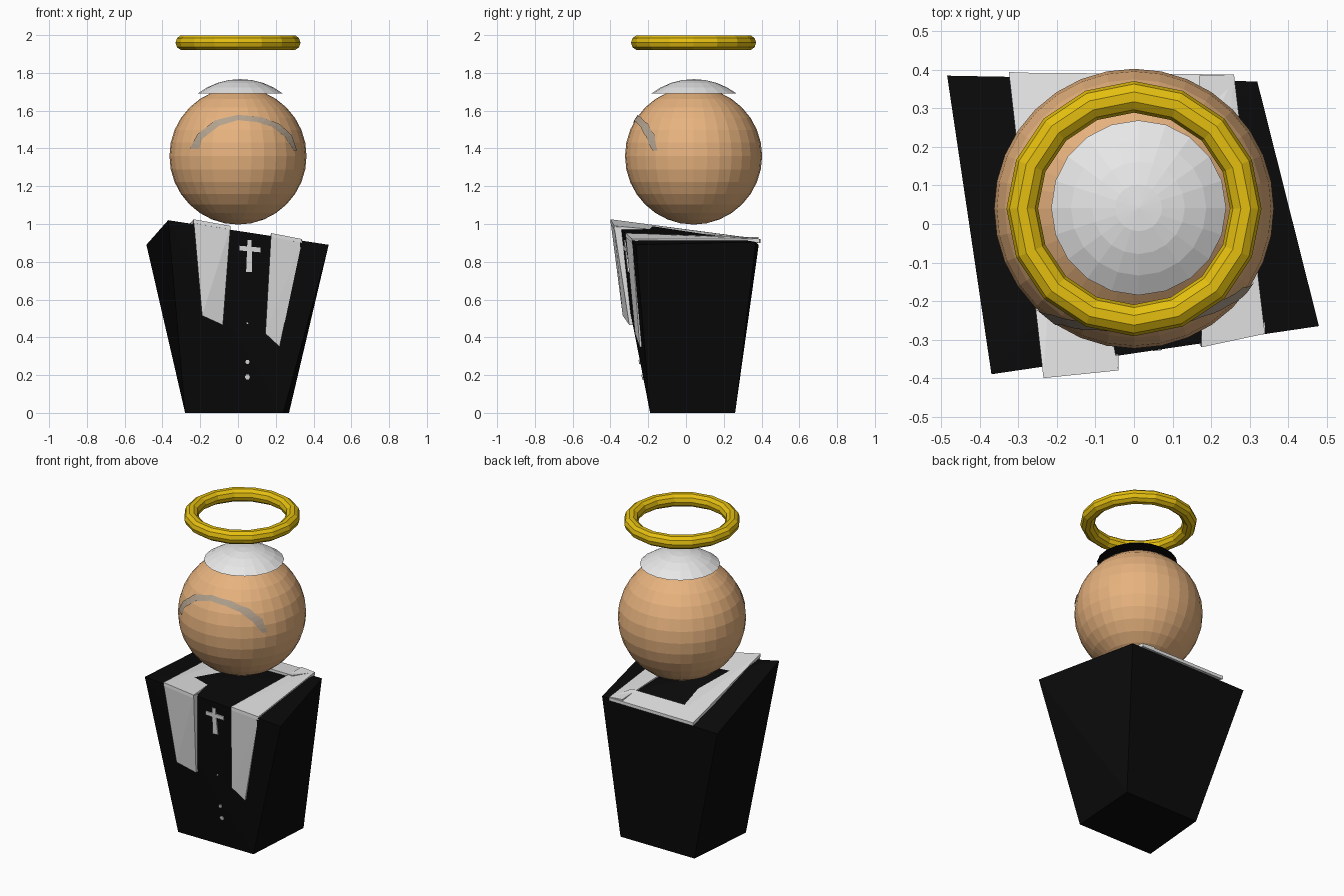
import bpy, bmesh, math
from mathutils import Vector
from mathutils.bvhtree import BVHTree

if "Cube" in bpy.data.objects:
    bpy.data.objects.remove(bpy.data.objects["Cube"])


def material(name, rgb):
    m = bpy.data.materials.new(name)
    m.diffuse_color = (*rgb, 1)
    m.use_nodes = True
    m.node_tree.nodes["Principled BSDF"].inputs["Base Color"].default_value = m.diffuse_color
    return m


black = material("black cloth", (0.003, 0.003, 0.003))
white = material("white cloth", (0.8, 0.8, 0.8))
skin = material("skin", (0.8, 0.45, 0.21))
gold = material("gold", (0.78, 0.52, 0.005))
grey = material("grey brown hair", (0.45, 0.36, 0.27))


def finish(name, bm, *mats):
    bmesh.ops.recalc_face_normals(bm, faces=bm.faces)
    me = bpy.data.meshes.new(name)
    bm.to_mesh(me)
    bm.free()
    for m in mats:
        me.materials.append(m)
    ob = bpy.data.objects.new(name, me)
    bpy.context.collection.objects.link(ob)
    return ob


def hull(name, points, mat):
    bm = bmesh.new()
    for p in points:
        bm.verts.new(p)
    bmesh.ops.convex_hull(bm, input=bm.verts)
    return finish(name, bm, mat)


def slab(name, quad, push, mat):
    """Thin convex plate: outer quad plus a copy pushed inward."""
    pts = [Vector(p) for p in quad]
    return hull(name, pts + [p + Vector(push) for p in pts], mat)


# Body: skewed tapering block
body = hull("robe_body", [
    (-.28, -.19, 0), (.24, -.19, 0), (.27, .26, 0), (-.24, .26, 0),
    (-.37, -.39, 1.02), (.48, -.265, .89), (.32, .37, .905), (-.485, .385, .89)], black)
tree = BVHTree.FromPolygons([v.co for v in body.data.vertices],
                            [p.vertices for p in body.data.polygons])

# Stole: two hanging strips, two shoulder strips and a back strip
slab("stole_front_left", [(-.235, -.40, 1.02), (-.04, -.38, .985),
                          (-.08, -.30, .465), (-.19, -.335, .515)], (0, .04, 0), white)
slab("stole_front_right", [(.175, -.32, .945), (.34, -.285, .915),
                           (.22, -.245, .35), (.145, -.27, .42)], (0, .03, 0), white)
slab("stole_shoulder_left", [(-.235, -.40, 1.025), (-.04, -.38, .99),
                             (-.185, .385, .92), (-.325, .395, .92)], (0, 0, -.02), white)
slab("stole_shoulder_right", [(.175, -.32, .952), (.34, -.285, .92),
                              (.26, .385, .922), (.17, .385, .93)], (0, 0, -.02), white)
slab("stole_back", [(-.32, .393, .92), (.26, .388, .92),
                    (.2, .25, .937), (-.25, .25, .937)], (0, 0, -.02), white)


# Details laid on the robe front
def front_plate(name, outline):
    pts = []
    for x, z in outline:
        hit = tree.ray_cast(Vector((x, -2, z)), Vector((0, 1, 0)))[0]
        pts += [hit + Vector((0, -.007, 0)), hit + Vector((0, .002, 0))]
    hull(name, pts, white)


front_plate("cross_upright", [(.043, .745), (.075, .745), (.072, .915), (.05, .915)])
front_plate("cross_bar", [(.008, .86), (.12, .85), (.12, .875), (.008, .885)])
for i, (z, r) in enumerate([(.475, .005), (.27, .012), (.19, .014)]):
    front_plate(f"button_{i + 1}", [(.05 + r * math.cos(a * math.pi / 3),
                                     z + r * math.sin(a * math.pi / 3)) for a in range(6)])

# Head
CENTRE, R = Vector((0, .04, 1.36)), .363
bm = bmesh.new()
bmesh.ops.create_uvsphere(bm, u_segments=32, v_segments=16, radius=R)
bmesh.ops.translate(bm, verts=bm.verts, vec=CENTRE)
finish("head", bm, skin)

# Hair band curved over the forehead: (outer x, z, inner x, z), wrapped on the head
band = [(-.255, 1.40, -.205, 1.40), (-.215, 1.475, -.19, 1.45), (-.12, 1.55, -.10, 1.52),
        (0, 1.578, 0, 1.55), (.12, 1.567, .10, 1.54), (.22, 1.53, .18, 1.515),
        (.285, 1.47, .25, 1.46), (.312, 1.39, .295, 1.39)]
bm = bmesh.new()


def on_head(x, z):
    r = R + .004
    dz = z - CENTRE.z
    return bm.verts.new((x, CENTRE.y - math.sqrt(r * r - x * x - dz * dz), z))


STEPS = 3
points = []
for a, b in zip(band, band[1:]):
    points += [[p + (q - p) * k / STEPS for p, q in zip(a, b)] for k in range(STEPS)]
points.append(band[-1])
rows = [(on_head(p[0], p[1]), on_head(p[2], p[3])) for p in points]
for (a, b), (c, d) in zip(rows, rows[1:]):
    bm.faces.new((a, b, d, c))
hair = finish("hair_band", bm, grey)
if hair.data.polygons[0].normal.y > 0:
    hair.data.flip_normals()

# Skull cap: shallow dome with a dark underside
bm = bmesh.new()
N, RINGS, CAP_R, CAP_H = 20, 4, .227, .077
dome = (CAP_R ** 2 + CAP_H ** 2) / (2 * CAP_H)
top = math.asin(CAP_R / dome)
cx, cy, cz = .012, .042, 1.69 + CAP_H - dome
rings = []
for i in range(1, RINGS + 1):
    t = top * i / RINGS
    rings.append([bm.verts.new((cx + dome * math.sin(t) * math.cos(2 * math.pi * k / N),
                                cy + dome * math.sin(t) * math.sin(2 * math.pi * k / N),
                                cz + dome * math.cos(t))) for k in range(N)])
tip = bm.verts.new((cx, cy, cz + dome))
for k in range(N):
    j = (k + 1) % N
    bm.faces.new((tip, rings[0][k], rings[0][j]))
    for a, b in zip(rings, rings[1:]):
        bm.faces.new((a[k], b[k], b[j], a[j]))
bm.faces.new(rings[-1]).material_index = 1
finish("skull_cap", bm, white, black)

# Halo
bpy.ops.mesh.primitive_torus_add(major_segments=16, minor_segments=10, major_radius=.29,
                                 minor_radius=.041, location=(0, .04, 1.96))
halo = bpy.context.object
halo.name = "halo"
halo.data.materials.append(gold)
